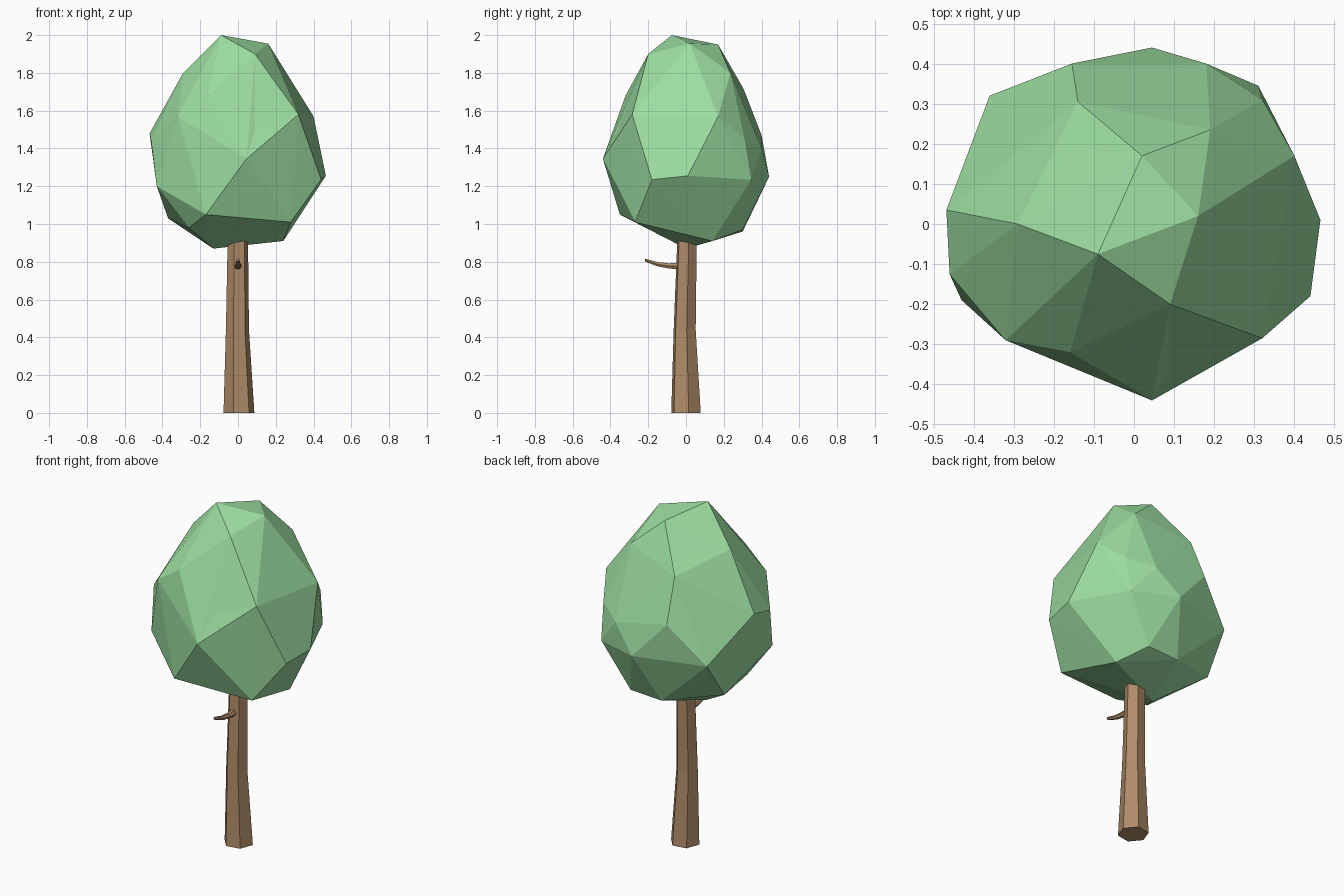
import bpy, bmesh, math
from mathutils import Vector

if "Cube" in bpy.data.objects:
    bpy.data.objects.remove(bpy.data.objects["Cube"])


def material(name, rgb):
    m = bpy.data.materials.new(name)
    m.diffuse_color = (*rgb, 1)
    m.use_nodes = True
    m.node_tree.nodes["Principled BSDF"].inputs["Base Color"].default_value = m.diffuse_color
    return m


def finish(name, bm, mat):
    bmesh.ops.recalc_face_normals(bm, faces=bm.faces[:])
    me = bpy.data.meshes.new(name)
    bm.to_mesh(me)
    bm.free()
    me.materials.append(mat)
    ob = bpy.data.objects.new(name, me)
    bpy.context.collection.objects.link(ob)
    return ob


def tube(name, path, u, v, sides, turn, mat):
    """Flat-sided tube; path holds (centre, radius), u and v span each ring."""
    u, v = Vector(u), Vector(v)
    bm = bmesh.new()
    rings = []
    for c, r in path:
        angles = [turn + 2 * math.pi * i / sides for i in range(sides)]
        rings.append([bm.verts.new(Vector(c) + r * (u * math.cos(a) + v * math.sin(a)))
                      for a in angles])
    for a, b in zip(rings, rings[1:]):
        for i in range(sides):
            j = (i + 1) % sides
            bm.faces.new((a[i], a[j], b[j], b[i]))
    bm.faces.new(rings[0])
    bm.faces.new(rings[-1])
    return finish(name, bm, mat)


leaf = material("leaf_green", (0.33, 0.72, 0.35))
bark = material("bark_brown", (0.43, 0.26, 0.14))

# Trunk: slightly bent six-sided taper
tube("trunk", [((0.005, 0, 0), 0.083), ((-0.003, -0.007, 0.44), 0.062),
               ((-0.001, 0.005, 0.9), 0.055), ((0.005, 0.02, 1.0), 0.05)],
     (1, 0, 0), (0, 1, 0), 6, math.radians(10), bark)

# Branch: thin stub curving up toward the front
tube("branch", [((0, -0.03, 0.778), 0.021), ((0, -0.09, 0.778), 0.016),
                ((0, -0.15, 0.787), 0.013), ((0, -0.217, 0.809), 0.009)],
     (1, 0, 0), (0, 0, 1), 6, 0, bark)

# Canopy: faceted hull, with the dented corners pressed in afterwards
corners = [
    (-0.09, -0.075, 2.0), (0.02, 0.17, 1.95), (0.16, 0.02, 1.955), (0.09, -0.2, 1.9),
    (0.19, 0.235, 1.8), (-0.29, 0.0, 1.8), (-0.15, 0.19, 1.785), (-0.14, 0.305, 1.715),
    (-0.16, -0.32, 1.68), (0.09, -0.36, 1.5), (-0.32, -0.29, 1.57), (0.32, -0.285, 1.58),
    (0.40, 0.17, 1.57), (0.32, 0.31, 1.45), (0.18, 0.40, 1.40), (-0.155, 0.40, 1.47),
    (-0.468, 0.035, 1.48), (-0.46, -0.125, 1.44), (0.045, -0.44, 1.345),
    (0.44, -0.18, 1.235), (0.465, 0.01, 1.255), (0.31, 0.345, 1.235),
    (0.045, 0.44, 1.25), (-0.36, 0.32, 1.25), (-0.43, -0.19, 1.2),
    (-0.17, -0.35, 1.05), (0.28, -0.27, 1.01), (0.24, 0.14, 0.91), (-0.13, 0.0, 0.87),
    (-0.37, 0.17, 1.03), (-0.26, -0.2, 0.98), (0.15, 0.3, 0.97), (-0.05, 0.3, 0.96)]
bm = bmesh.new()
for p in corners:
    bm.verts.new(p)
bmesh.ops.convex_hull(bm, input=bm.verts[:])
loose = [v for v in bm.verts if not v.link_faces]
dents = [v.co.copy() for v in loose]
bmesh.ops.delete(bm, geom=loose, context='VERTS')
centre = Vector((0, 0, 1.4))
for p in dents:
    d = (p - centre).normalized()

    def fit(f):
        # the hull face the ray from the centre leaves through
        n = f.normal if f.normal.dot(f.calc_center_median() - centre) > 0 else -f.normal
        s = n.dot(d)
        return n.dot(f.verts[0].co - centre) / s if s > 1e-6 else 1e9
    bm.normal_update()
    face = min(bm.faces, key=fit)
    bmesh.ops.poke(bm, faces=[face])["verts"][0].co = p
finish("canopy", bm, leaf)
